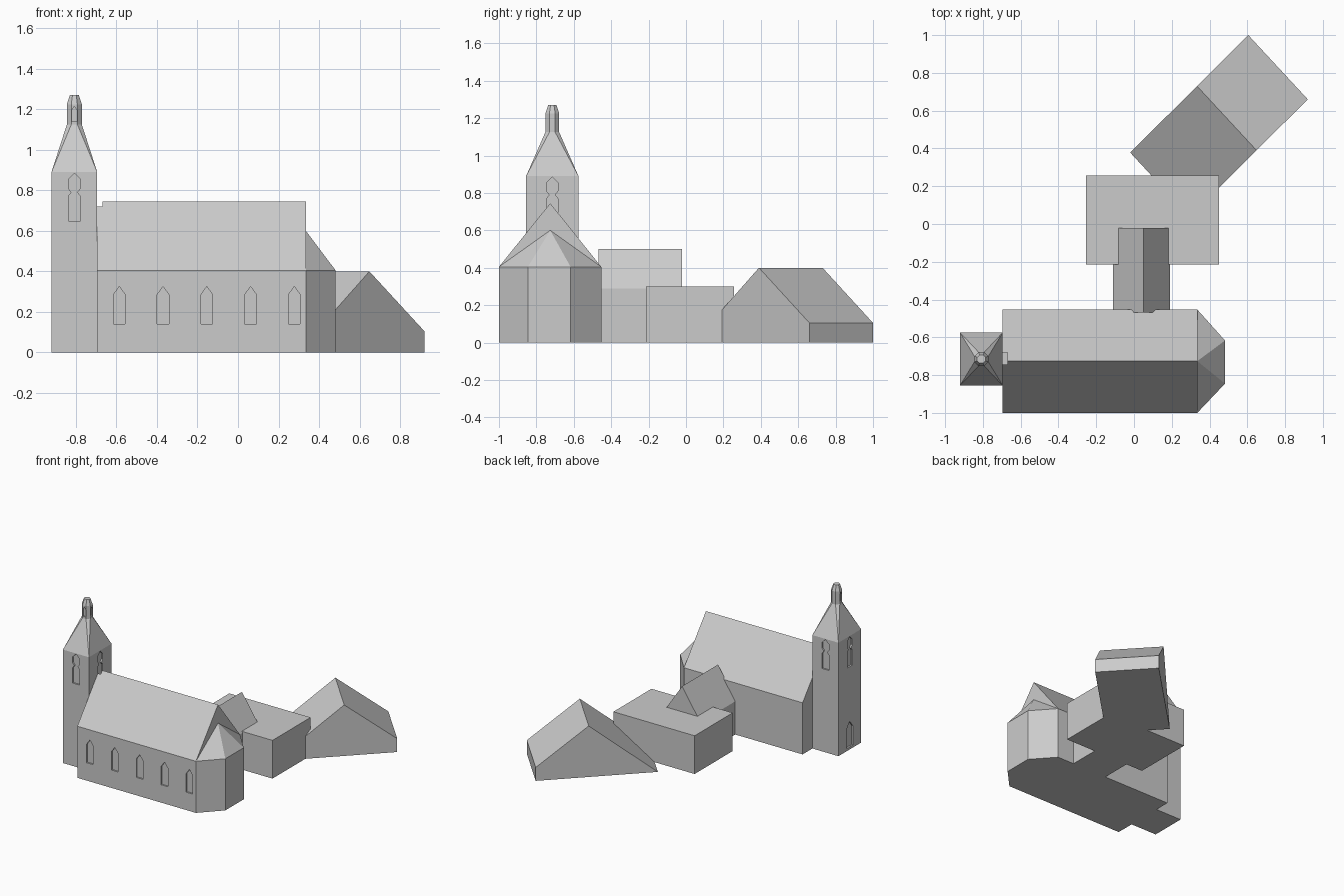
import bpy, bmesh, math
from mathutils import Matrix, Vector

if "Cube" in bpy.data.objects:
    bpy.data.objects.remove(bpy.data.objects["Cube"])

stone = bpy.data.materials.new("light_grey")
stone.diffuse_color = (0.6, 0.6, 0.6, 1)
stone.use_nodes = True
stone.node_tree.nodes["Principled BSDF"].inputs["Base Color"].default_value = stone.diffuse_color


def finish(name, bm):
    bmesh.ops.recalc_face_normals(bm, faces=bm.faces)
    me = bpy.data.meshes.new(name)
    bm.to_mesh(me)
    bm.free()
    me.materials.append(stone)
    ob = bpy.data.objects.new(name, me)
    bpy.context.scene.collection.objects.link(ob)
    return ob


def hull(name, points):
    """Flat-faced convex solid around the given points."""
    bm = bmesh.new()
    for p in points:
        bm.verts.new(p)
    bmesh.ops.convex_hull(bm, input=bm.verts)
    bmesh.ops.dissolve_limit(bm, angle_limit=0.01, verts=bm.verts, edges=bm.edges)
    return finish(name, bm)


def box(name, x0, x1, y0, y1, z0, z1):
    return hull(name, [(x, y, z) for x in (x0, x1) for y in (y0, y1) for z in (z0, z1)])


def ring(cx, cy, z, half):
    """Octagon with flat sides towards the axes."""
    r = half / math.cos(math.pi / 8)
    return [(cx + r * math.cos((i + .5) * math.pi / 4),
             cy + r * math.sin((i + .5) * math.pi / 4), z) for i in range(8)]


def opening(profile, x, y, turn, depth):
    """Upright prism cutter centred on a wall, profile given as (u, z)."""
    bm = bmesh.new()
    f = bm.faces.new([bm.verts.new((u, -depth, z)) for u, z in profile])
    new = bmesh.ops.extrude_face_region(bm, geom=[f])["geom"]
    moved = [v for v in new if isinstance(v, bmesh.types.BMVert)]
    bmesh.ops.translate(bm, verts=moved, vec=(0, 2 * depth, 0))
    bm.transform(Matrix.Translation((x, y, 0)) @ Matrix.Rotation(turn, 4, 'Z'))
    return finish("cutter", bm)


def lancet(w, z0, z1, z2):
    return [(-w, z0), (w, z0), (w, z1), (0, z2), (-w, z1)]


def cut(ob, cutters):
    for c in cutters:
        m = ob.modifiers.new("cut", 'BOOLEAN')
        m.operation, m.solver, m.object = 'DIFFERENCE', 'EXACT', c
    bpy.context.view_layer.update()
    dg = bpy.context.evaluated_depsgraph_get()
    me = bpy.data.meshes.new_from_object(ob.evaluated_get(dg))
    ob.modifiers.clear()
    ob.data = me
    for c in cutters:
        bpy.data.objects.remove(c)


# Tower with stacked lancets on all four sides and a west door
TX, TY, HX, HY = -0.808, -0.715, 0.113, 0.14
tower = box("tower", TX - HX, TX + HX, TY - HY, TY + HY, 0, 0.89)
half = [(.03, .65), (.03, .77), (.014, .79), (.03, .81), (.03, .855)]
double = half + [(0, .885)] + [(-u, z) for u, z in reversed(half)]
sides = [(0, -1), (1, 0), (0, 1), (-1, 0)]
cutters = [opening(double, TX + dx * HX, TY + dy * HY, i * math.pi / 2, 0.012)
           for i, (dx, dy) in enumerate(sides)]
cutters.append(opening(lancet(.04, .02, .17, .22), TX - HX, TY, math.pi / 2, 0.012))
cut(tower, cutters)

# Spire: square base to octagonal top, then lantern with cap
base = [(TX + sx * HX, TY + sy * HY, .89) for sx in (-1, 1) for sy in (-1, 1)]
hull("spire", base + ring(TX, TY, 1.125, .037))
lantern = hull("lantern", ring(TX, TY, 1.125, .037) + ring(TX, TY, 1.225, .037)
               + ring(TX, TY, 1.27, .022))
cut(lantern, [opening(lancet(.013, 1.14, 1.195, 1.215), TX + dx * .037, TY + dy * .037,
                      i * math.pi / 2, 0.008) for i, (dx, dy) in enumerate(sides)])

# Nave with gabled roof, five front windows and a slot by the tower
Y0, YR, Y1, XW, XE = -1.0, -0.726, -0.453, -0.695, 0.335
gable = [(Y0, 0), (Y1, 0), (Y0, .405), (Y1, .405), (YR, .745)]
nave = hull("nave", [(x, y, z) for x in (XW, XE) for y, z in gable])
cutters = [opening(lancet(.029, .14, .285, .325), -0.586 + i * .216, Y0, 0, 0.012)
           for i in range(5)]
cutters.append(box("cutter", XW - .02, XW + .025, -.745, -.68, .59, .8))
cut(nave, cutters)

# Polygonal apse with hipped roof against the nave gable
plan = [(XE, Y0), (.482, -.845), (.482, -.617), (XE, Y1)]
hull("apse", [(x, y, z) for x, y in plan for z in (0, .405)] + [(XE, YR, .6)])

# Gabled link between the nave and the flat-roofed block
link = [(-.11, 0), (.19, 0), (-.11, .26), (.19, .29), (.05, .5)]
hull("link", [(x, y, z) for y in (-.468, -.022) for x, z in link])
box("flat_block", -.255, .45, -.215, .257, 0, .3)

# Turned barn: roof runs down to the ground at one end, low wall at the other
origin, along, across = Vector((-.02, .378, 0)), Vector((.625, .622, 0)), Vector((.315, -.34, 0))
profile = [(0, 0), (.566, .4), (1, .105), (1, 0)]
hull("barn", [origin + along * t + across * s + Vector((0, 0, z))
              for s in (0, 1) for t, z in profile])
